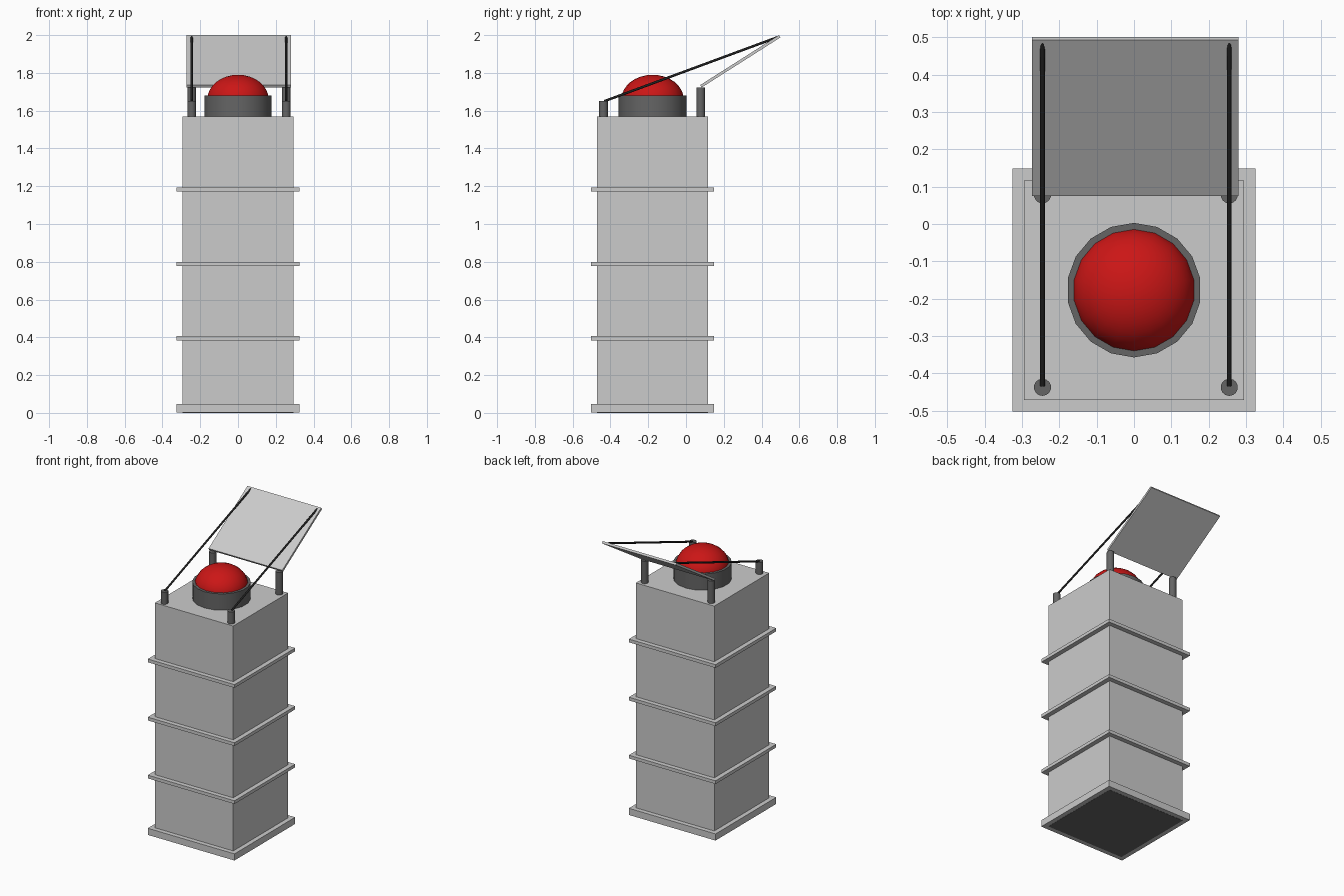
import bpy, bmesh, math
from mathutils import Vector, Matrix

if "Cube" in bpy.data.objects:
    bpy.data.objects.remove(bpy.data.objects["Cube"])

CY = -0.177  # depth centre of the tower


def material(name, rgb):
    m = bpy.data.materials.new(name)
    m.diffuse_color = (*rgb, 1)
    m.use_nodes = True
    m.node_tree.nodes["Principled BSDF"].inputs["Base Color"].default_value = m.diffuse_color
    return m


DARK = material("dark_grey", (0.13, 0.13, 0.13))
BLACK = material("black", (0.015, 0.015, 0.015))
RED = material("red", (0.6, 0.008, 0.008))


def finish(name, bm, mat=None, smooth=False):
    me = bpy.data.meshes.new(name)
    bm.to_mesh(me)
    bm.free()
    ob = bpy.data.objects.new(name, me)
    bpy.context.collection.objects.link(ob)
    if mat:
        me.materials.append(mat)
    if smooth:
        bpy.ops.object.select_all(action='DESELECT')
        ob.select_set(True)
        bpy.context.view_layer.objects.active = ob
        bpy.ops.object.shade_smooth_by_angle(angle=math.radians(40))
    return ob


def box(name, centre, size, mat=None, tilt=0):
    bm = bmesh.new()
    bmesh.ops.create_cube(bm, size=1, matrix=Matrix.Translation(centre)
                          @ Matrix.Rotation(tilt, 4, 'X') @ Matrix.Diagonal((*size, 1)))
    return finish(name, bm, mat)


def rod(name, a, b, radius, sides, mat):
    a, b = Vector(a), Vector(b)
    d = b - a
    bm = bmesh.new()
    bmesh.ops.create_cone(bm, cap_ends=True, segments=sides, radius1=radius, radius2=radius,
                          depth=d.length, matrix=Matrix.Translation((a + b) / 2)
                          @ d.to_track_quat('Z', 'Y').to_matrix().to_4x4())
    return finish(name, bm, mat, True)


# Tower with its foot and three bands
box("tower_body", (0, CY, 0.80), (0.588, 0.588, 1.54))
box("foot", (0, CY, 0.0235), (0.65, 0.65, 0.045))
box("foot_underside", (0, CY, 0.01), (0.588, 0.588, 0.02), DARK)
for i, z in enumerate((0.395, 0.788, 1.182)):
    box(f"band_{i + 1}", (0, CY, z), (0.65, 0.65, 0.022))

# Lamp collar and red dome
rod("lamp_collar", (0, CY, 1.56), (0, CY, 1.68), 0.18, 18, DARK)
bm = bmesh.new()
bmesh.ops.create_uvsphere(bm, u_segments=18, v_segments=16, radius=1,
                          matrix=Matrix.Translation((0, CY, 1.66)) @ Matrix.Diagonal((0.165, 0.165, 0.13, 1)))
bmesh.ops.bisect_plane(bm, geom=bm.verts[:] + bm.edges[:] + bm.faces[:],
                       plane_co=(0, 0, 1.661), plane_no=(0, 0, 1), clear_inner=True)
finish("lamp_dome", bm, RED, True)

# Tilted panel held by posts and stays
lo, hi = Vector((0.003, 0.079, 1.729)), Vector((0.003, 0.496, 1.994))
d = hi - lo
box("tilted_panel", (lo + hi) / 2, (0.553, d.length, 0.015), None, math.atan2(d.z, d.y))
for side, x in (("left", -0.245), ("right", 0.255)):
    rod(f"front_post_{side}", (x, -0.437, 1.56), (x, -0.437, 1.652), 0.023, 14, DARK)
    rod(f"back_post_{side}", (x, 0.078, 1.56), (x, 0.078, 1.722), 0.023, 14, DARK)
    rod(f"stay_{side}", (x, -0.433, 1.65), (x, 0.487, 1.99), 0.0065, 10, BLACK)
